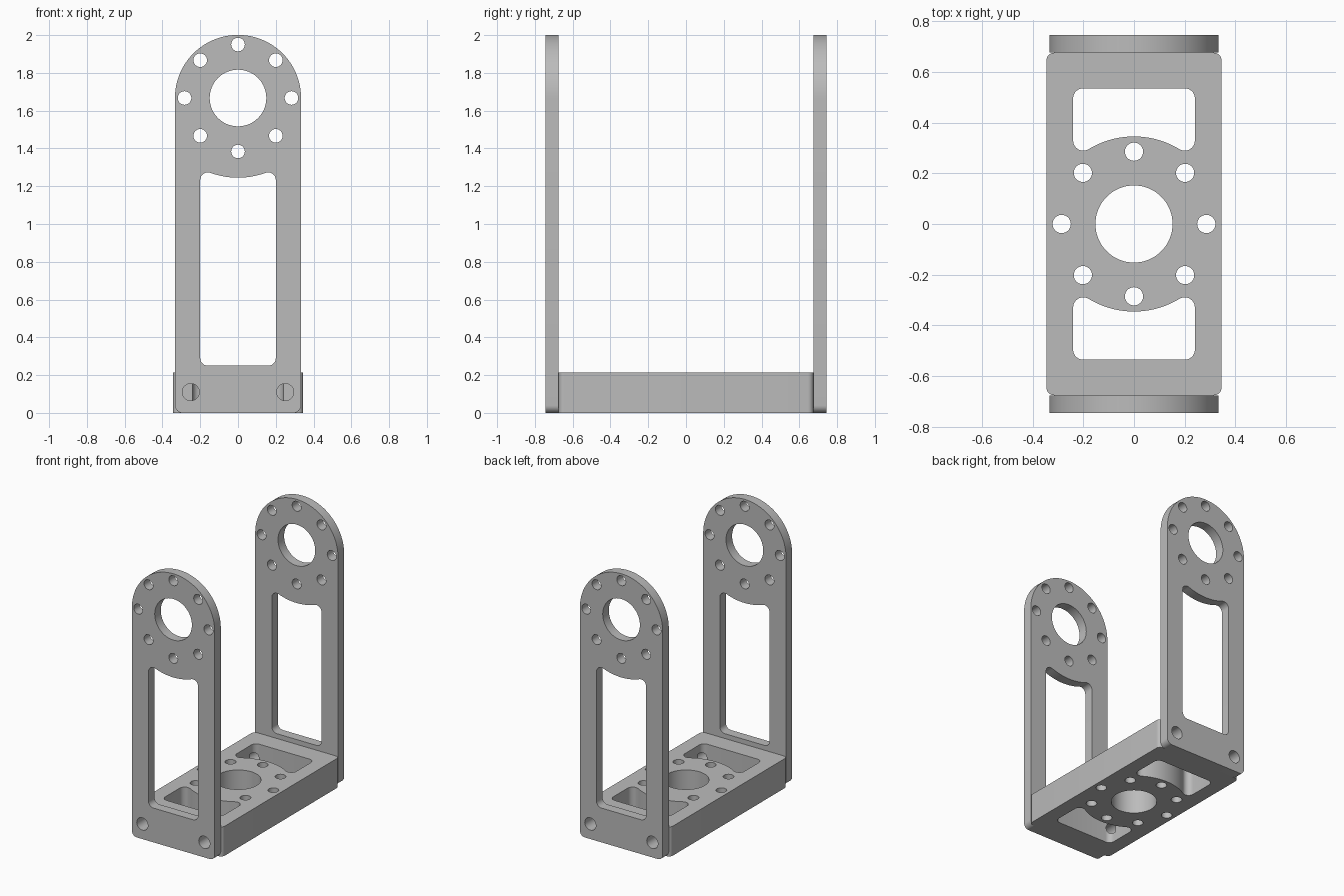
import bpy, bmesh
from math import sin, cos, radians, degrees, atan2, sqrt
from mathutils import Matrix

if "Cube" in bpy.data.objects:
    bpy.data.objects.remove(bpy.data.objects["Cube"], do_unlink=True)

# Main dimensions
AXIS_Z = 1.667       # height of the big side plate holes
PLATE_R = 0.334      # dome radius and half width of a side plate
PLATE_T = 0.07
BASE_X, BASE_Y, BASE_H = 0.345, 0.675, 0.215
SCREW_X, SCREW_Z, SCREW_R = 0.25, 0.11, 0.045
FILLET = 0.04

metal = bpy.data.materials.new("grey metal")
metal.use_nodes = True
GREY = (0.5, 0.5, 0.5, 1)
metal.diffuse_color = GREY
metal.node_tree.nodes["Principled BSDF"].inputs["Base Color"].default_value = GREY


def arc(cx, cy, r, a0, a1, n=8):
    angles = [radians(a0 + (a1 - a0) * i / n) for i in range(n + 1)]
    return [(cx + r * cos(a), cy + r * sin(a)) for a in angles]


def circle(cx, cy, r, n=40):
    return arc(cx, cy, r, 0, 360, n)[:-1]


def hole_ring(bore, ring, hole):
    """Central bore with eight small holes around it."""
    spots = arc(0, 0, ring, 0, 360, 8)[:-1]
    return [circle(0, 0, bore, 64)] + [circle(x, y, hole, 28) for x, y in spots]


def window(half, far, rim, f=FILLET):
    """Rounded opening whose near edge follows a circular rim."""
    cx = half - f
    cy = sqrt((rim + f) ** 2 - cx ** 2)
    t = degrees(atan2(cy, cx))
    return (arc(cx, far - f, f, 0, 90) + arc(-cx, far - f, f, 90, 180)
            + arc(-cx, cy, f, 180, 360 - t) + arc(0, 0, rim, 180 - t, t, 24)[1:-1]
            + arc(cx, cy, f, 180 + t, 360))


def plate(name, loops, thickness, matrix):
    """Fill an outline with holes and extrude it along local z."""
    bm = bmesh.new()
    for loop in loops:
        vs = [bm.verts.new((x, y, 0)) for x, y in loop]
        for a, b in zip(vs, vs[1:] + vs[:1]):
            bm.edges.new((a, b))
    bmesh.ops.triangle_fill(bm, use_beauty=True, edges=bm.edges[:], normal=(0, 0, 1))
    out = bmesh.ops.extrude_face_region(bm, geom=bm.faces[:], use_keep_orig=True)
    top = [g for g in out["geom"] if isinstance(g, bmesh.types.BMVert)]
    bmesh.ops.translate(bm, verts=top, vec=(0, 0, thickness))
    bm.transform(matrix)
    bmesh.ops.recalc_face_normals(bm, faces=bm.faces[:])
    mesh = bpy.data.meshes.new(name)
    bm.to_mesh(mesh)
    bm.free()
    mesh.materials.append(metal)
    obj = bpy.data.objects.new(name, mesh)
    bpy.context.collection.objects.link(obj)
    return obj


def upright(y, z):
    """Local x, y, z become world x, down and back."""
    return Matrix(((1, 0, 0, 0), (0, 0, 1, y), (0, -1, 0, z), (0, 0, 0, 1)))


def select_only(obj):
    bpy.ops.object.select_all(action='DESELECT')
    obj.select_set(True)
    bpy.context.view_layer.objects.active = obj


# Side plates: domed top, bolt ring, long window, two screw holes
c = PLATE_R - FILLET
side = [arc(0, 0, PLATE_R, 180, 360, 48)
        + arc(c, AXIS_Z - FILLET, FILLET, 0, 90)
        + arc(-c, AXIS_Z - FILLET, FILLET, 90, 180)]
side += hole_ring(0.15, 0.283, 0.036)
side.append(window(0.2, AXIS_Z - 0.25, 0.422))
side += [circle(s * SCREW_X, AXIS_Z - SCREW_Z, SCREW_R) for s in (-1, 1)]
parts = [plate("front_side_plate", side, PLATE_T, upright(-BASE_Y - PLATE_T, AXIS_Z)),
         plate("back_side_plate", side, PLATE_T, upright(BASE_Y, AXIS_Z))]

# Base block: rounded corners, bolt ring, two windows
r = 0.03
corners = [(1, 1, 0), (-1, 1, 90), (-1, -1, 180), (1, -1, 270)]
outline = []
for sx, sy, a in corners:
    outline += arc(sx * (BASE_X - r), sy * (BASE_Y - r), r, a, a + 90)
opening = window(0.24, 0.535, 0.345)
base_loops = [outline] + hole_ring(0.152, 0.285, 0.036)
base_loops += [opening, [(x, -y) for x, y in opening]]
base = plate("base_block", base_loops, BASE_H, Matrix.Identity(4))
parts.append(base)

# Blind screw bores in both ends of the base
bores = [circle(s * SCREW_X, 0, SCREW_R) for s in (-1, 1)]
for y in (0.48, -0.73):
    cutter = plate("screw_bore_cutter", bores, 0.25, upright(y, SCREW_Z))
    cutter.hide_render = True
    mod = base.modifiers.new("bores", 'BOOLEAN')
    mod.operation, mod.solver, mod.object = 'DIFFERENCE', 'EXACT', cutter
    select_only(base)
    bpy.ops.object.modifier_apply(modifier=mod.name)
    bpy.data.objects.remove(cutter, do_unlink=True)

for obj in parts:
    select_only(obj)
    bpy.ops.object.shade_smooth_by_angle(angle=radians(30))
